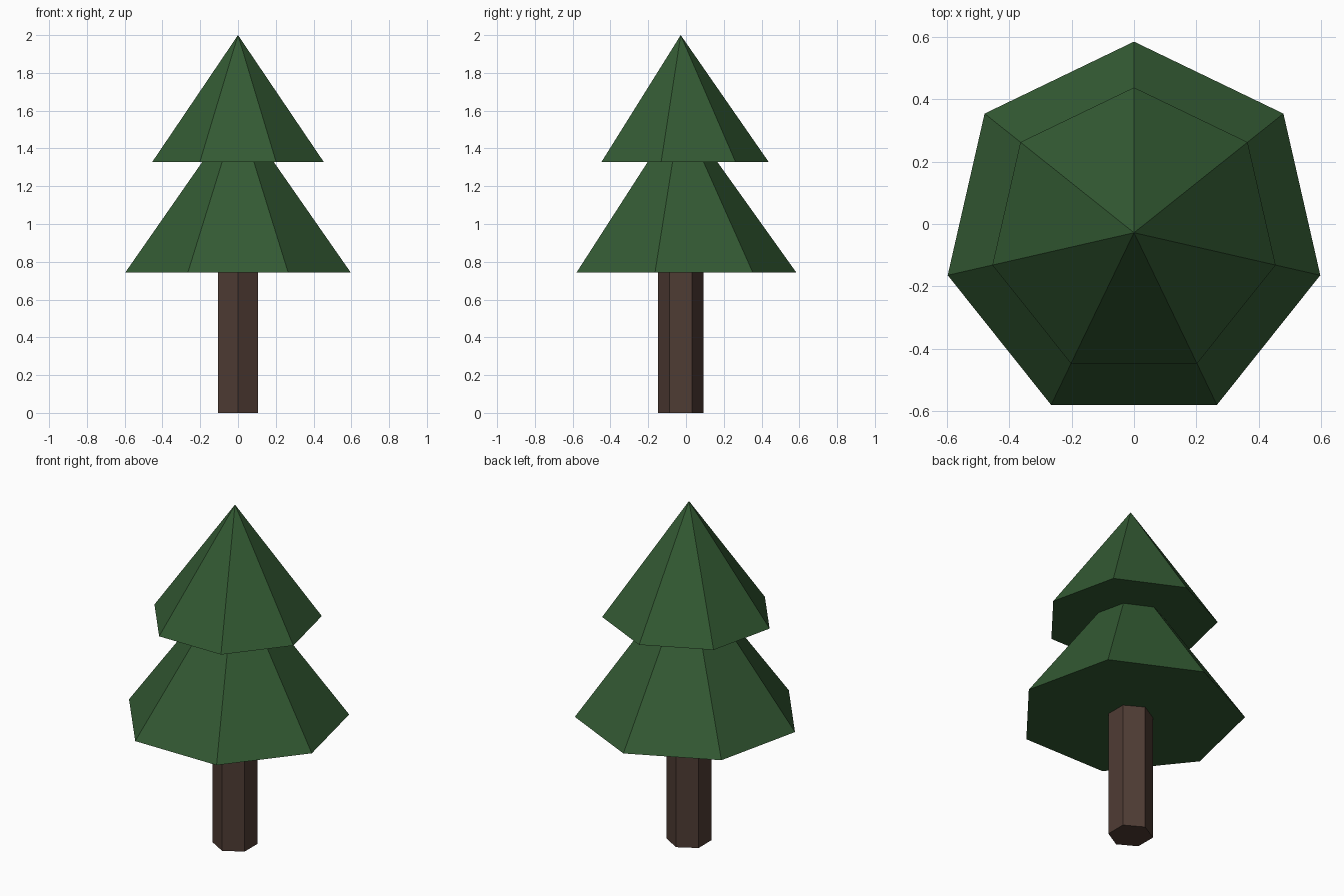
import bpy
import math

if "Cube" in bpy.data.objects:
    bpy.data.objects.remove(bpy.data.objects["Cube"])

AXIS_Y = -0.028  # trunk axis, so the odd-sided foliage is centred


def material(name, rgb):
    mat = bpy.data.materials.new(name)
    mat.diffuse_color = (*rgb, 1.0)
    mat.use_nodes = True
    mat.node_tree.nodes["Principled BSDF"].inputs["Base Color"].default_value = mat.diffuse_color
    return mat


def pillar(name, sides, r_bottom, r_top, z0, z1, mat):
    """Flat-shaded cone or prism with one corner pointing to +y."""
    bpy.ops.mesh.primitive_cone_add(
        vertices=sides, radius1=r_bottom, radius2=r_top, depth=z1 - z0,
        location=(0, AXIS_Y, (z0 + z1) / 2))
    obj = bpy.context.object
    obj.name = name
    obj.data.materials.append(mat)
    # Make sure a corner points along +y
    v = max(obj.data.vertices, key=lambda p: (round(-p.co.z, 4), p.co.y)).co
    obj.rotation_euler.z = math.pi / 2 - math.atan2(v.y, v.x)
    return obj


green = material("dark_green", (0.033, 0.102, 0.033))
brown = material("dark_brown", (0.078, 0.045, 0.034))

# Six-sided trunk, ending just inside the foliage
pillar("trunk", 6, 0.121, 0.121, 0.0, 0.78, brown)
# Two seven-sided foliage tiers
pillar("lower_foliage", 7, 0.613, 0.0, 0.742, 1.60, green)
pillar("upper_foliage", 7, 0.466, 0.0, 1.328, 2.0, green)
